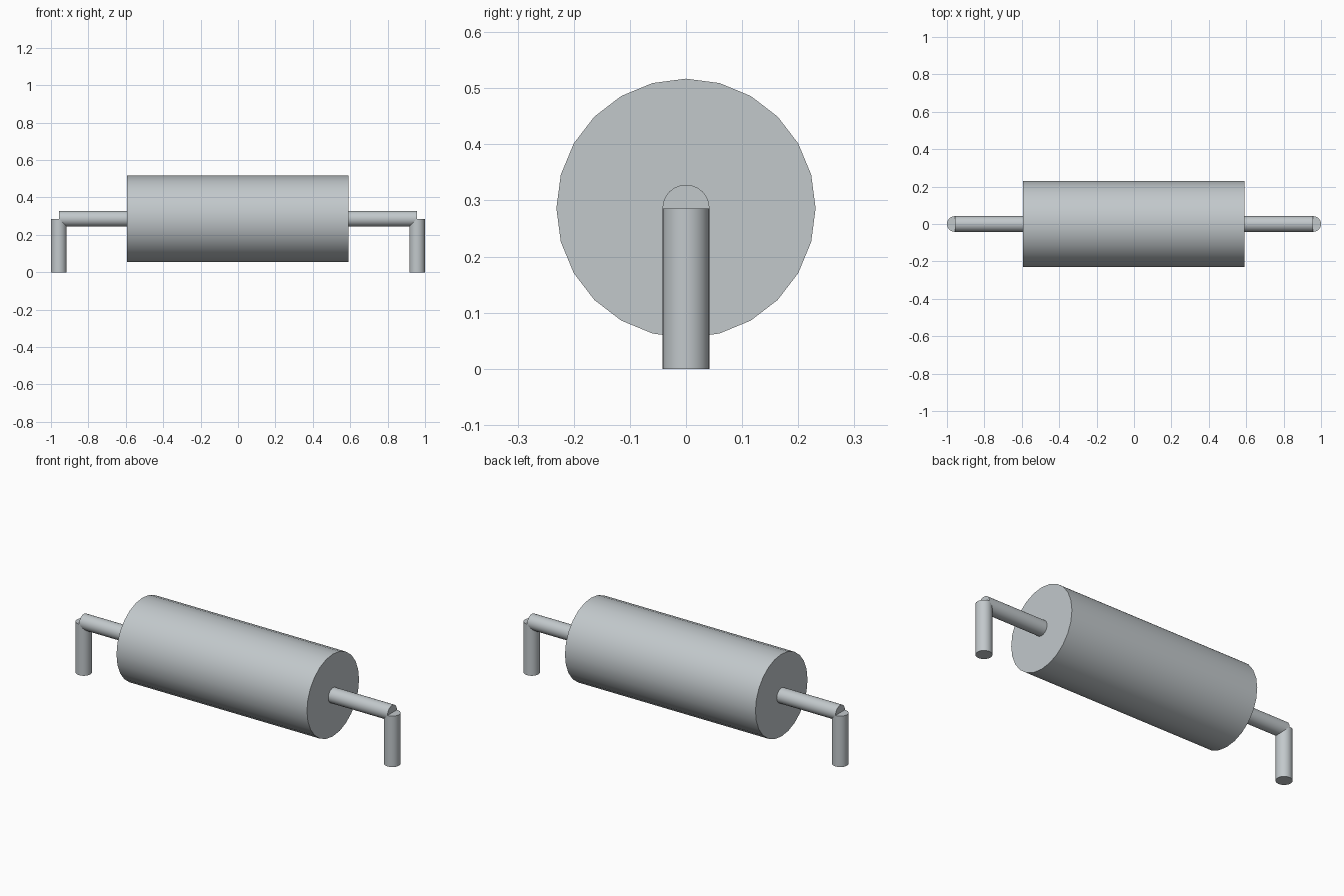
import bpy
import math

if "Cube" in bpy.data.objects:
    bpy.data.objects.remove(bpy.data.objects["Cube"], do_unlink=True)

# Single light grey metal
metal = bpy.data.materials.new("light grey metal")
metal.use_nodes = True
colour = (0.54, 0.58, 0.60, 1.0)
metal.diffuse_color = colour
metal.node_tree.nodes["Principled BSDF"].inputs["Base Color"].default_value = colour

AXIS_Z = 0.286      # height of the horizontal axis
LEAD_R = 0.042      # radius of the wire leads
LEAD_X = 0.958      # centre of each bent-down leg


def cylinder(name, radius, length, centre, along_x):
    """Capped 24-sided cylinder with smooth sides and sharp rims."""
    bpy.ops.mesh.primitive_cylinder_add(
        vertices=24, radius=radius, depth=length, location=centre,
        rotation=(0, math.pi / 2 if along_x else 0, 0))
    obj = bpy.context.object
    obj.name = obj.data.name = name
    obj.data.materials.append(metal)
    bpy.ops.object.shade_smooth_by_angle(angle=math.radians(30))
    return obj


# Main drum
x0, x1 = -0.593, 0.590
cylinder("body", 0.231, x1 - x0, ((x0 + x1) / 2, 0, AXIS_Z), True)

# Wire leads: a horizontal arm and a vertical leg at each end
for side, s in (("left", 1), ("right", -1)):
    inner = 0.55
    cylinder(side + "_lead_arm", LEAD_R, LEAD_X - inner,
             (s * (LEAD_X + inner) / 2, 0, AXIS_Z), True)
    cylinder(side + "_lead_leg", LEAD_R, AXIS_Z,
             (s * LEAD_X, 0, AXIS_Z / 2), False)
